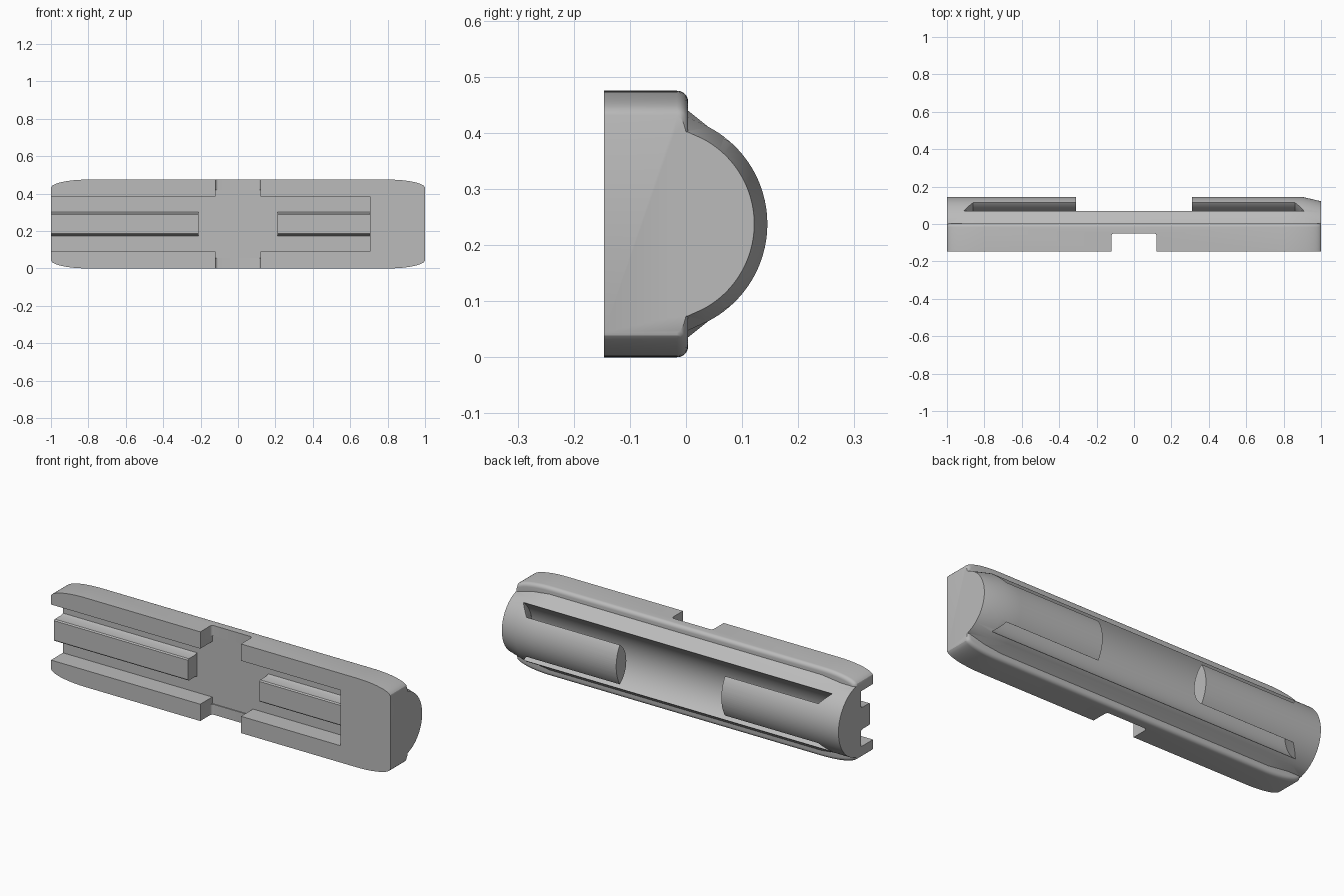
import bpy, bmesh, math

old = bpy.data.objects.get("Cube")
if old:
    bpy.data.objects.remove(old)

MID = 0.2375          # height of the long axis
ARC_Y, ARC_R = -0.05, 0.195   # rounded back

grey = bpy.data.materials.new("plain_grey")
grey.use_nodes = True
grey.diffuse_color = (0.5, 0.5, 0.5, 1)
grey.node_tree.nodes["Principled BSDF"].inputs["Base Color"].default_value = (0.5, 0.5, 0.5, 1)


def make(name, bm):
    bmesh.ops.recalc_face_normals(bm, faces=bm.faces)
    mesh = bpy.data.meshes.new(name)
    bm.to_mesh(mesh)
    bm.free()
    mesh.materials.append(grey)
    ob = bpy.data.objects.new(name, mesh)
    bpy.context.collection.objects.link(ob)
    return ob


def loft(name, rings, closed=False):
    """Skin equal-length rings; cap the ends unless the loop closes."""
    bm = bmesh.new()
    rows = [[bm.verts.new(p) for p in ring] for ring in rings]
    n = len(rows[0])
    pairs = list(zip(rows, rows[1:])) + ([(rows[-1], rows[0])] if closed else [])
    for a, b in pairs:
        for i in range(n):
            j = (i + 1) % n
            bm.faces.new((a[i], a[j], b[j], b[i]))
    if not closed:
        bm.faces.new(rows[0])
        bm.faces.new(rows[-1])
    return make(name, bm)


def box(name, x0, x1, y0, y1, z0, z1, bevel=0):
    bm = bmesh.new()
    bmesh.ops.create_cube(bm, size=1)
    for v in bm.verts:
        v.co = ((x0 + x1) / 2 + v.co.x * (x1 - x0),
                (y0 + y1) / 2 + v.co.y * (y1 - y0),
                (z0 + z1) / 2 + v.co.z * (z1 - z0))
    if bevel:
        edges = [e for e in bm.edges if abs(e.verts[0].co.z - e.verts[1].co.z) > 1e-4]
        bmesh.ops.bevel(bm, geom=edges, offset=bevel, segments=4, profile=0.5, affect='EDGES')
    return make(name, bm)


def combine(target, tool, operation):
    bpy.context.view_layer.objects.active = target
    mod = target.modifiers.new("combine", 'BOOLEAN')
    mod.operation, mod.solver, mod.object = operation, 'EXACT', tool
    bpy.ops.object.modifier_apply(modifier=mod.name)
    bpy.data.objects.remove(tool)


# Flat front half: long slab with elliptical corners
corner = []
for i in range(13):
    t = math.pi / 2 * i / 12
    corner.append((0.8 + 0.2 * math.sin(t), 0.193 + 0.0445 * math.cos(t)))
right = corner + [(x, -z) for x, z in reversed(corner)]
outline = right + [(-x, z) for x, z in reversed(right)]
body = loft("grip_body", [[(x, y, MID + z) for x, z in outline] for y in (-0.146, 0.004)])

# Round the rear long edges of the slab
bm = bmesh.new()
bm.from_mesh(body.data)
rear = [e for e in bm.edges if all(v.co.y > 0 for v in e.verts)
        and not all(abs(v.co.x) > 0.999 for v in e.verts)]
bmesh.ops.bevel(bm, geom=rear, offset=0.02, segments=5, profile=0.5, affect='EDGES')
bm.to_mesh(body.data)
bm.free()


# Rounded back with sloping shoulders
def back_section(x, foot, scale=1.0):
    start = math.acos(0.09 / ARC_R)
    pts = [(-0.02, foot), (0.003, foot)]
    for i in range(41):
        a = start - 2 * start * i / 40
        pts.append((ARC_Y + ARC_R * scale * math.cos(a), ARC_R * scale * math.sin(a)))
    pts += [(0.003, -foot), (-0.02, -foot)]
    return [(x, y, MID + z) for y, z in pts]


back = loft("rounded_back", [
    back_section(-1, 0.188), back_section(-0.92, 0.188), back_section(-0.8, 0.2025),
    back_section(0.8, 0.2025), back_section(0.9, 0.19), back_section(1, 0.164, 0.88)])
combine(body, back, 'UNION')

# Trough that leaves two lens-shaped tongues, turned about the long axis
profile = [(-0.91, 0.195), (0.91, 0.195), (0.86, 0.129), (0.31, 0.129), (0.31, 0.0005),
           (-0.31, 0.0005), (-0.31, 0.129), (-0.86, 0.129)]
rings = []
for i in range(96):
    a = 2 * math.pi * i / 96
    rings.append([(x, 0.189 + r * math.cos(a), MID + r * math.sin(a)) for x, r in profile])
combine(body, loft("trough_cutter", rings, True), 'DIFFERENCE')

# Front pocket, open at one end, and the waist notch
combine(body, box("pocket_cutter", -1.1, 0.705, -0.2, -0.045, MID - 0.148, MID + 0.148), 'DIFFERENCE')
combine(body, box("notch_cutter", -0.12, 0.12, -0.2, -0.05, -0.1, 0.6, 0.014), 'DIFFERENCE')
combine(body, box("step_cutter", -0.12, 0.12, -0.2, -0.045, 0.055, 0.42), 'DIFFERENCE')

# Ribs standing in the pocket, with flared feet
for x0, x1 in ((-1, -0.21), (0.21, 0.72)):
    half = [(-0.12, 0.052), (-0.114, 0.058), (-0.06, 0.058), (-0.05, 0.062), (-0.03, 0.068)]
    section = half + [(y, -z) for y, z in reversed(half)]
    rib = loft("rib", [[(x, y, MID + z) for y, z in section] for x in (x0, x1)])
    combine(body, rib, 'UNION')

bpy.ops.object.select_all(action='DESELECT')
body.select_set(True)
bpy.context.view_layer.objects.active = body
bpy.ops.object.shade_smooth_by_angle(angle=math.radians(25))
